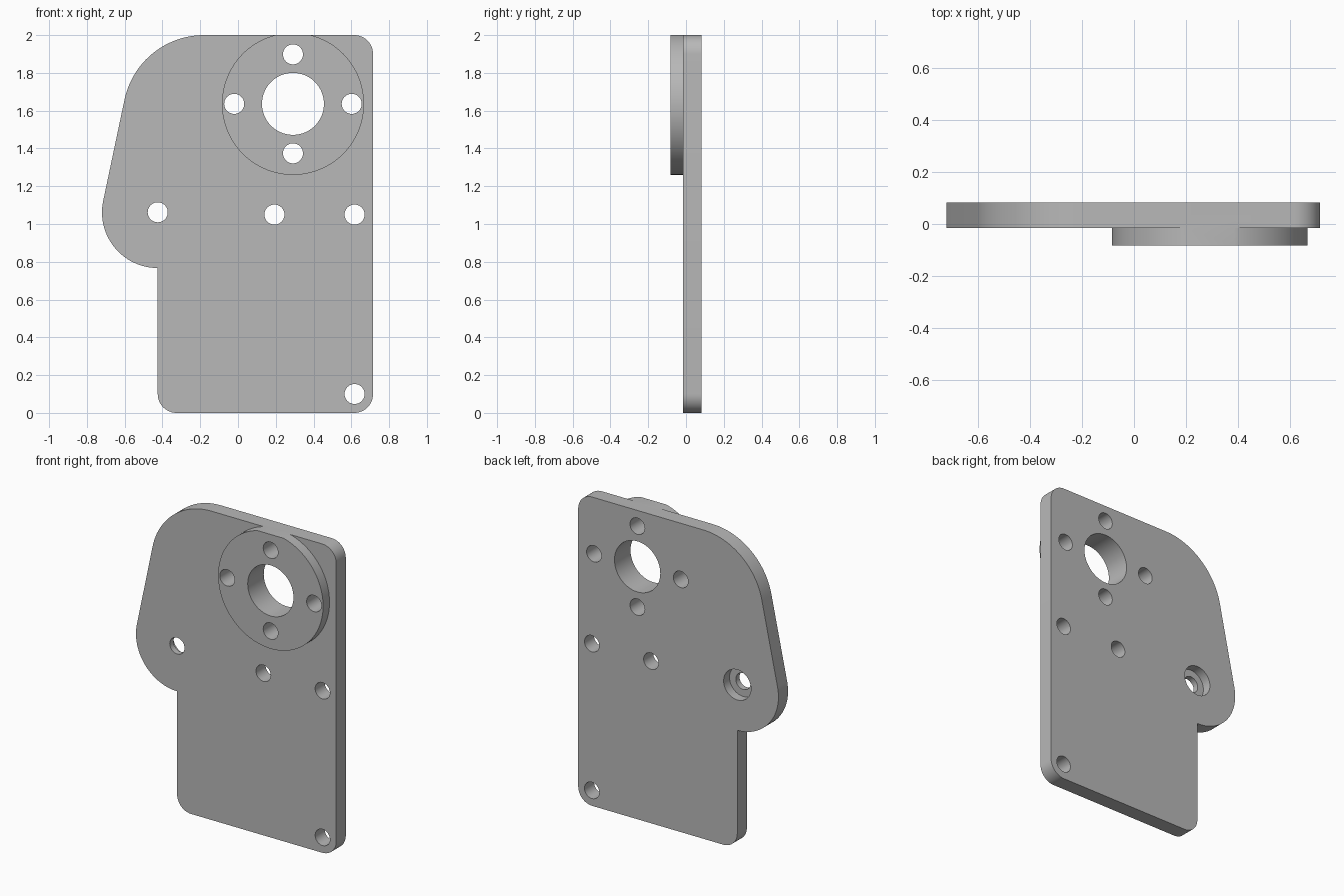
import bpy, bmesh
from math import sin, cos, pi, radians, atan2

cube = bpy.data.objects.get("Cube")
if cube:
    bpy.data.objects.remove(cube, do_unlink=True)

FRONT, FACE, BACK = -0.082, -0.016, 0.082   # boss face, plate face, plate back
TOP = 2.0

grey = bpy.data.materials.new("metal_grey")
grey.use_nodes = True
grey.diffuse_color = (0.48, 0.48, 0.48, 1)
grey.node_tree.nodes["Principled BSDF"].inputs["Base Color"].default_value = grey.diffuse_color


def arc(cx, cz, r, start, end, steps):
    """Points along an arc in the x-z plane, angles in degrees."""
    angles = [radians(start + (end - start) * i / steps) for i in range(steps + 1)]
    return [(cx + r * cos(a), cz + r * sin(a)) for a in angles]


def prism(name, outline, y0, y1):
    """Extrude a closed x-z outline from y0 to y1."""
    bm = bmesh.new()
    face = bm.faces.new([bm.verts.new((x, y0, z)) for x, z in outline])
    moved = bmesh.ops.extrude_face_region(bm, geom=[face])["geom"]
    verts = [g for g in moved if isinstance(g, bmesh.types.BMVert)]
    bmesh.ops.translate(bm, vec=(0, y1 - y0, 0), verts=verts)
    bmesh.ops.recalc_face_normals(bm, faces=bm.faces)
    mesh = bpy.data.meshes.new(name)
    bm.to_mesh(mesh)
    bm.free()
    mesh.materials.append(grey)
    obj = bpy.data.objects.new(name, mesh)
    bpy.context.collection.objects.link(obj)
    return obj


def disc(name, cx, cz, r, y0, y1, steps=64):
    return prism(name, arc(cx, cz, r, 0, 360, steps)[:-1], y0, y1)


def combine(target, tool, operation):
    """Apply an exact boolean and remove the tool."""
    tool.hide_render = True
    mod = target.modifiers.new(operation.lower(), 'BOOLEAN')
    mod.operation, mod.object, mod.solver = operation, tool, 'EXACT'
    bpy.context.view_layer.objects.active = target
    bpy.ops.object.modifier_apply(modifier=mod.name)
    bpy.data.objects.remove(tool, do_unlink=True)


# Plate outline: rounded rectangle with a rounded lobe on its right side
RIGHT, LEFT, CORNER = -0.425, 0.715, 0.1
lobe_z, lobe_r = 1.062, 0.295
slant = 168.2                                # direction the slanted edge faces
shoulder_x, shoulder_r = -0.18, 0.43
outline = (
    arc(RIGHT + CORNER, CORNER, CORNER, 180, 270, 12)
    + arc(LEFT - CORNER, CORNER, CORNER, 270, 360, 12)
    + arc(LEFT - CORNER, TOP - CORNER, CORNER, 0, 90, 12)
    + arc(shoulder_x, TOP - shoulder_r, shoulder_r, 90, slant, 24)
    + arc(RIGHT, lobe_z, lobe_r, slant, 270, 28)
)
plate = prism("mounting_plate", outline, FACE, BACK)

# Round boss on the front, trimmed flush with the plate's top edge
boss_x, boss_z, boss_r = 0.291, 1.636, 0.376
half = atan2(TOP - boss_z, (boss_r ** 2 - (TOP - boss_z) ** 2) ** 0.5) * 180 / pi
boss = prism("boss", arc(boss_x, boss_z, boss_r, 180 - half, 360 + half, 96),
             FRONT, FACE + 0.03)
combine(plate, boss, 'UNION')

# Through holes: shaft bore, four around it, four plate holes
small = 0.053
holes = [(boss_x, boss_z, 0.164)]
holes += [(boss_x + dx, boss_z + dz, small)
          for dx, dz in ((0.311, 0), (-0.311, 0), (0, 0.262), (0, -0.262))]
holes += [(x, z, small) for x, z in
          ((RIGHT, lobe_z), (0.193, 1.05), (0.617, 1.05), (0.617, 0.1))]
for x, z, r in holes:
    combine(plate, disc("hole_cutter", x, z, r, -0.2, 0.2, 96 if r > 0.1 else 40), 'DIFFERENCE')

# Counterbore behind the lobe hole
combine(plate, disc("counterbore_cutter", RIGHT, lobe_z, 0.098, BACK - 0.06, 0.2, 56), 'DIFFERENCE')

# Smooth curved walls, sharp rims
bpy.ops.object.select_all(action='DESELECT')
plate.select_set(True)
bpy.context.view_layer.objects.active = plate
bpy.ops.object.shade_smooth_by_angle(angle=radians(30))
